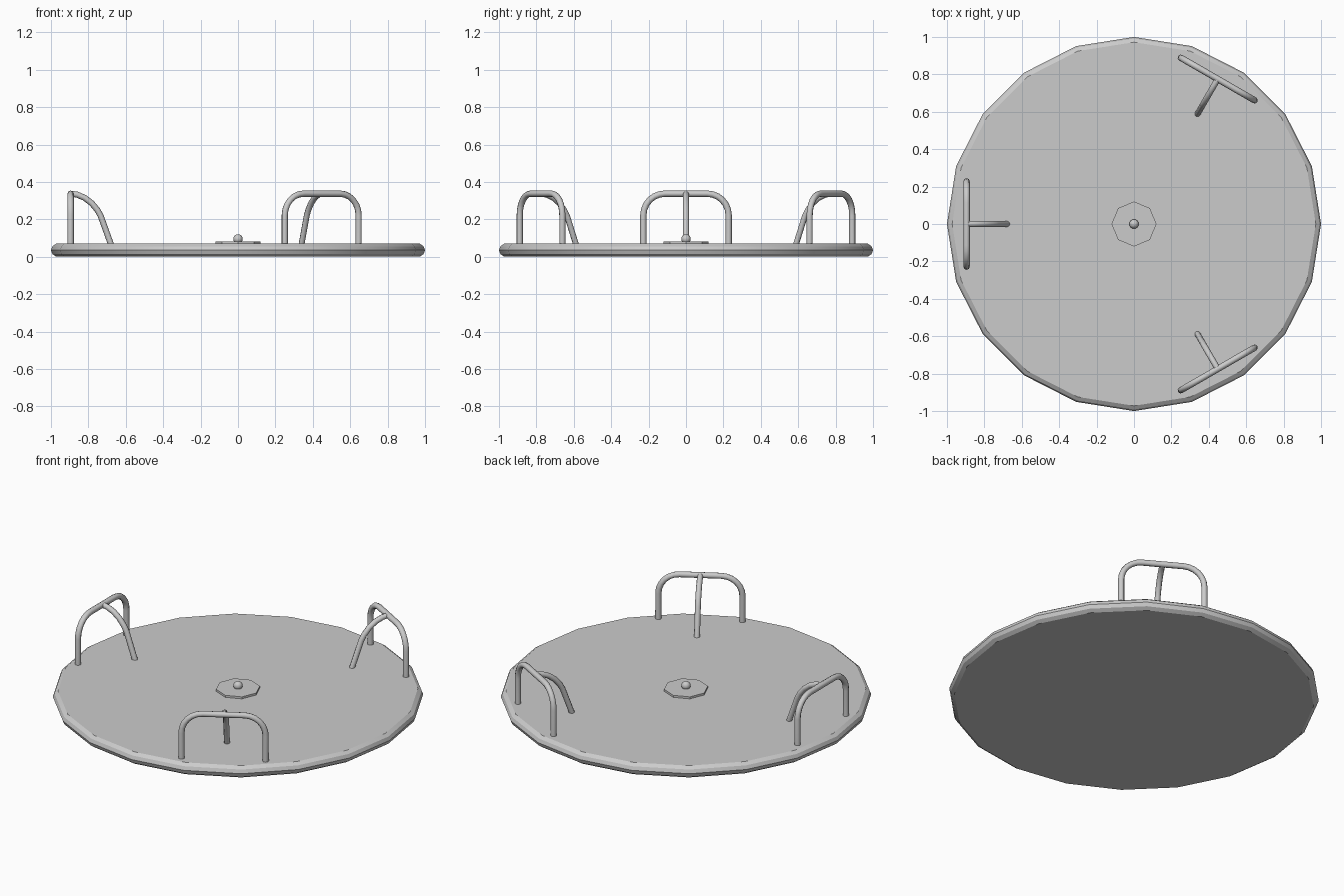
import bpy, bmesh
from math import sin, cos, pi, radians
from mathutils import Matrix

if "Cube" in bpy.data.objects:
    bpy.data.objects.remove(bpy.data.objects["Cube"])


def smooth(obj, angle=30):
    bpy.ops.object.select_all(action='DESELECT')
    obj.select_set(True)
    bpy.context.view_layer.objects.active = obj
    bpy.ops.object.shade_smooth_by_angle(angle=radians(angle))


def turned(name, profile, sides):
    """Closed solid made by turning (radius, z) points around z, with flat end caps."""
    bm = bmesh.new()
    rings = [[bm.verts.new((r * cos(2 * pi * i / sides), r * sin(2 * pi * i / sides), z))
              for i in range(sides)] for r, z in profile]
    for a, b in zip(rings, rings[1:]):
        for i in range(sides):
            j = (i + 1) % sides
            bm.faces.new((a[i], a[j], b[j], b[i]))
    bm.faces.new(rings[0][::-1])
    bm.faces.new(rings[-1])
    mesh = bpy.data.meshes.new(name)
    bm.to_mesh(mesh)
    bm.free()
    obj = bpy.data.objects.new(name, mesh)
    bpy.context.collection.objects.link(obj)
    smooth(obj)
    return obj


def tube(name, points, radius, turn):
    """Round bar along a path, turned around z."""
    curve = bpy.data.curves.new(name, 'CURVE')
    curve.dimensions = '3D'
    curve.bevel_depth = radius
    curve.bevel_resolution = 2
    curve.use_fill_caps = True
    spline = curve.splines.new('POLY')
    spline.points.add(len(points) - 1)
    for p, co in zip(spline.points, points):
        p.co = (*co, 1)
    spline.use_smooth = True
    obj = bpy.data.objects.new(name, curve)
    obj.matrix_world = Matrix.Rotation(turn, 4, 'Z')
    bpy.context.collection.objects.link(obj)
    return obj


# Round platform with a rounded rim
turned("platform", [(0.972, 0), (0.992, 0.014), (1, 0.035), (0.992, 0.056), (0.972, 0.07)], 20)

# Centre plate and its cap bolt
turned("centre_plate", [(0.12, 0.065), (0.12, 0.082)], 8)
bpy.ops.mesh.primitive_uv_sphere_add(segments=16, ring_count=10, radius=0.025, location=(0, 0, 0.095))
bolt = bpy.context.object
bolt.name = "centre_bolt"
smooth(bolt, 60)

# Hand rail arch: two legs joined by rounded corners
R, HALF, TOP, CORNER = 0.895, 0.228, 0.337, 0.115
side = [(R, HALF, 0.06)]
for k in range(7):
    a = k / 6 * pi / 2
    side.append((R, HALF - CORNER * (1 - cos(a)), TOP - CORNER * (1 - sin(a))))
arch = side + [(x, -y, z) for x, y, z in reversed(side)]

# Brace bending from the arch down to the platform
brace = [(0.895, 0, 0.337), (0.86, 0, 0.332), (0.82, 0, 0.315), (0.782, 0, 0.286),
         (0.752, 0, 0.25), (0.735, 0, 0.22), (0.677, 0, 0.06)]

# Three hand rails around the rim
for n, deg in enumerate((60, 180, 300), 1):
    tube(f"hand_rail_{n}", arch, 0.017, radians(deg))
    tube(f"rail_brace_{n}", brace, 0.016, radians(deg))
